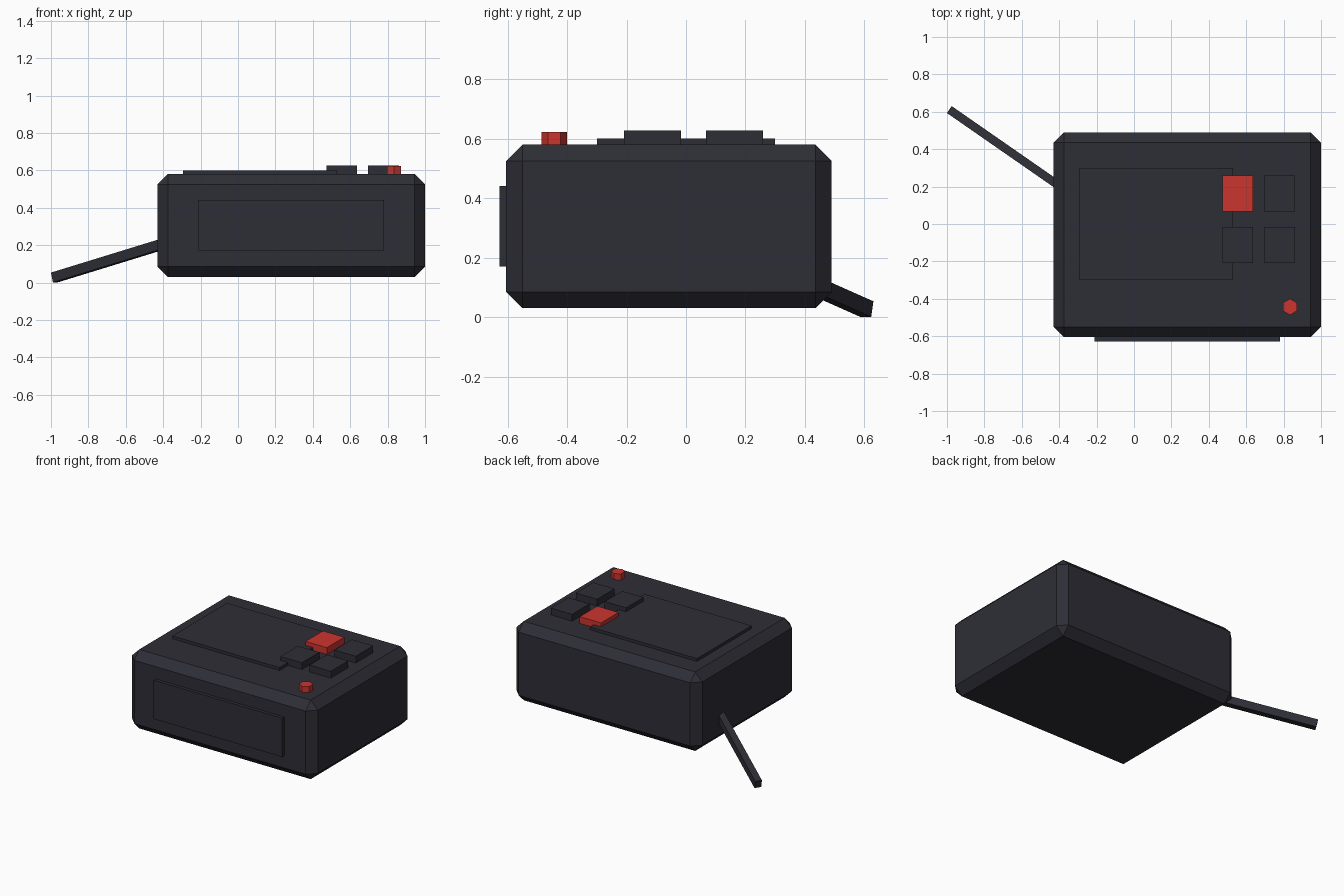
import bpy
from mathutils import Vector

cube = bpy.data.objects.get("Cube")
if cube:
    bpy.data.objects.remove(cube, do_unlink=True)


def make_material(name, rgb):
    mat = bpy.data.materials.new(name)
    mat.use_nodes = True
    color = (*rgb, 1)
    mat.diffuse_color = color
    mat.node_tree.nodes["Principled BSDF"].inputs["Base Color"].default_value = color
    return mat


charcoal = make_material("charcoal", (0.027, 0.027, 0.037))
red = make_material("red", (0.60, 0.035, 0.028))


def box(name, low, high, mat):
    low, high = Vector(low), Vector(high)
    bpy.ops.mesh.primitive_cube_add(size=1, location=(low + high) / 2)
    obj = bpy.context.object
    obj.name = name
    obj.scale = high - low
    bpy.ops.object.transform_apply(location=False, rotation=False, scale=True)
    obj.data.materials.append(mat)
    return obj


# Chamfered main case
body = box("body", (-0.43, -0.605, 0.03), (1.0, 0.49, 0.58), charcoal)
bevel = body.modifiers.new("chamfer", "BEVEL")
bevel.width = 0.055
bevel.segments = 1

# Raised plates on the top and front
box("top_plate", (-0.295, -0.3, 0.56), (0.53, 0.3, 0.60), charcoal)
box("front_plate", (-0.21, -0.628, 0.17), (0.78, -0.59, 0.44), charcoal)

# Two by two button grid, with one red button
for col, x in (("left", 0.555), ("right", 0.778)):
    for row, y in (("front", -0.112), ("back", 0.163)):
        mat = red if (col, row) == ("left", "back") else charcoal
        box(f"button_{row}_{col}", (x - 0.082, y - 0.096, 0.56),
            (x + 0.082, y + 0.096, 0.627), mat)

# Six-sided red knob
bpy.ops.mesh.primitive_cylinder_add(vertices=6, radius=0.0435, depth=0.062,
                                    location=(0.834, -0.443, 0.591))
knob = bpy.context.object
knob.name = "knob"
knob.data.materials.append(red)

# Square rod slanting down from the side
tip = Vector((-0.982, 0.608, 0.027))
root = Vector((-0.40, 0.204, 0.206))
axis = root - tip
rod = box("rod", (-0.0225, -0.027, -axis.length / 2),
          (0.0225, 0.027, axis.length / 2), charcoal)
rod.location = (tip + root) / 2
rod.rotation_euler = axis.to_track_quat("Z", "Y").to_euler()
